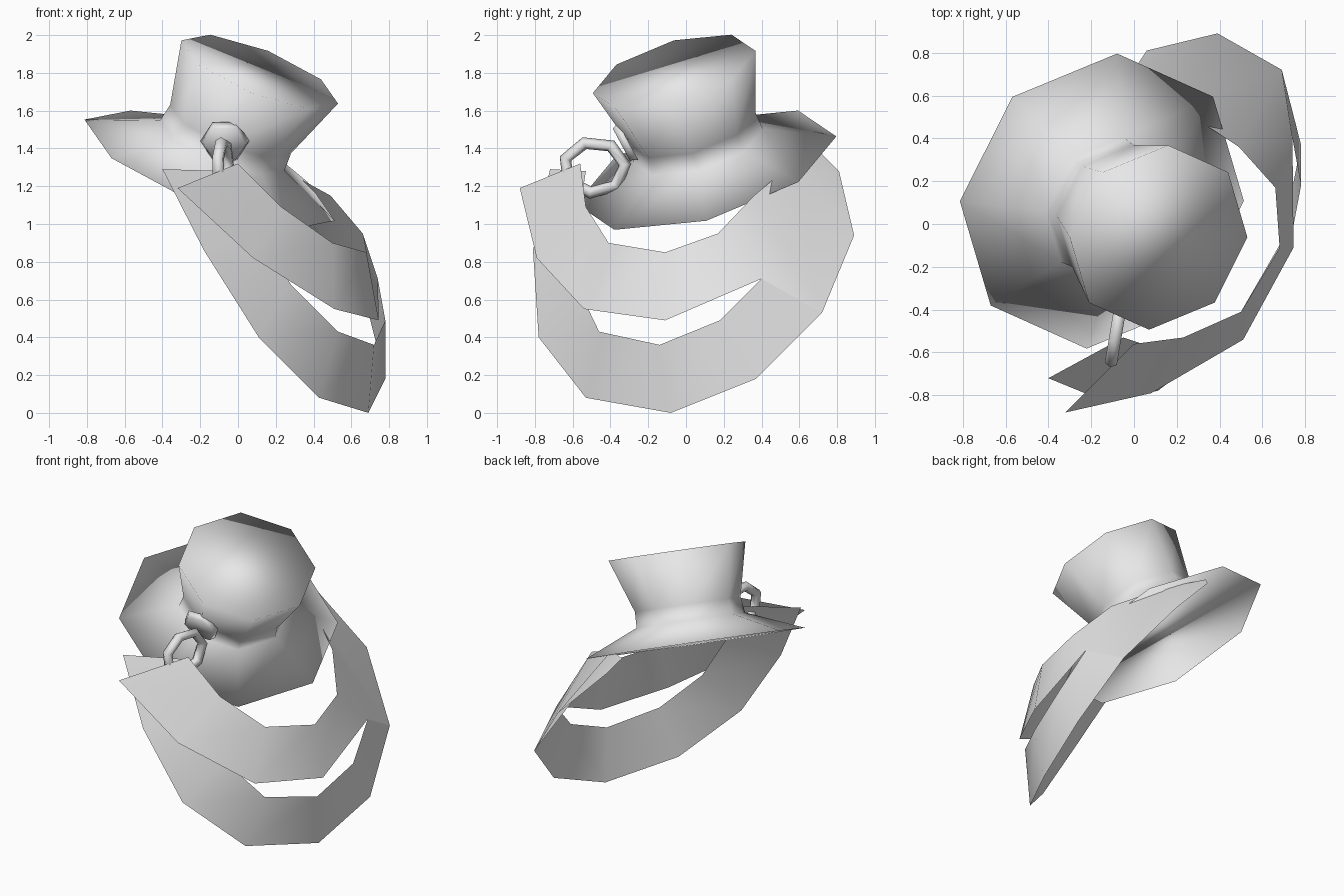
import bpy, bmesh, math
from mathutils import Vector, Matrix

old = bpy.data.objects.get("Cube")
if old:
    bpy.data.objects.remove(old, do_unlink=True)

grey = bpy.data.materials.new("light_grey")
grey.use_nodes = True
grey.diffuse_color = (0.8, 0.8, 0.8, 1)
grey.node_tree.nodes["Principled BSDF"].inputs["Base Color"].default_value = (0.8, 0.8, 0.8, 1)


def finish(name, bm):
    bmesh.ops.recalc_face_normals(bm, faces=bm.faces)
    for f in bm.faces:
        f.smooth = True
    mesh = bpy.data.meshes.new(name)
    bm.to_mesh(mesh)
    bm.free()
    mesh.materials.append(grey)
    obj = bpy.data.objects.new(name, mesh)
    bpy.context.collection.objects.link(obj)
    return obj


def bridge(bm, a, b, closed):
    for i in range(len(a) if closed else len(a) - 1):
        j = (i + 1) % len(a)
        bm.faces.new((a[i], a[j], b[j], b[i]))


# Hat: tilted eight-sided shell with a flared crown and a wide brim
axis = Vector((0.361, -0.269, 0.893)).normalized()
side = Vector((-0.928, 0, 0.37))
side = (side - axis * side.dot(axis)).normalized()
across = axis.cross(side)
brim_mid = Vector((-0.15, 0.107, 1.285))
crown_mid = Vector((0.115, -0.063, 1.805))

bm = bmesh.new()
rings = []
for t, r in ((0, 0.715), (0.25, 0.355), (0.42, 0.345), (1, 0.447)):
    mid = brim_mid.lerp(crown_mid, t)
    rings.append([bm.verts.new(mid + r * (math.cos(a) * side + math.sin(a) * across))
                  for a in (math.tau * k / 8 for k in range(8))])
for low, high in zip(rings, rings[1:]):
    bridge(bm, low, high, True)
bm.faces.new(rings[0][::-1])
bm.faces.new(rings[-1])
finish("hat", bm)


# Ribbons: strips between an outer and an inner edge
def ribbon(name, outer, inner):
    bm = bmesh.new()
    bridge(bm, [bm.verts.new(p) for p in outer], [bm.verts.new(p) for p in inner], False)
    finish(name, bm)


fork = (0.74, 0.40, 0.71)
back = (0.69, 0.72, 0.53)
ribbon("upper_ribbon",
       [(-0.32, -0.88, 1.19), (0.08, -0.79, 0.82), (0.51, -0.54, 0.55), (0.745, -0.11, 0.49),
        fork, back, (0.39, 0.89, 0.94), (0.06, 0.81, 1.28)],
       [(0, -0.56, 1.32), (0.23, -0.53, 1.09), (0.5, -0.41, 0.9), (0.68, -0.11, 0.85),
        (0.66, 0.17, 0.95), (0.49, 0.36, 1.15), (0.2, 0.55, 1.31), (0, 0.72, 1.37)])
ribbon("lower_ribbon",
       [(-0.4, -0.72, 1.29), (-0.18, -0.81, 0.86), (0.11, -0.78, 0.4), (0.43, -0.53, 0.08),
        (0.69, -0.08, 0), (0.78, 0.37, 0.18), back],
       [(-0.05, -0.53, 1.28), (0.1, -0.58, 0.97), (0.28, -0.58, 0.68), (0.53, -0.46, 0.43),
        (0.72, -0.14, 0.36), (0.78, 0.18, 0.49), fork])

# Buckle ring: slightly stretched loop standing in front of the hat
bm = bmesh.new()
loops = []
turn = Matrix.Rotation(math.radians(-9.5), 3, 'Z')
for k in range(7):
    a = math.tau * k / 7 + 0.1
    out = Vector((0, math.cos(a), math.sin(a)))
    mid = Vector((0, 0.165 * out.y, 0.135 * out.z))
    loops.append([bm.verts.new(turn @ (mid + 0.033 * (math.cos(b) * out + Vector((math.sin(b), 0, 0))))
                               + Vector((-0.08, -0.485, 1.3)))
                  for b in (math.tau * m / 6 for m in range(6))])
for k in range(7):
    bridge(bm, loops[k], loops[(k + 1) % 7], True)
finish("buckle_ring", bm)

# Button: thin hexagon leaning on the front of the hat
bm = bmesh.new()
bmesh.ops.create_cone(bm, cap_ends=True, segments=6, radius1=0.13, radius2=0.11, depth=0.04,
                      matrix=Matrix.Translation((-0.07, -0.325, 1.43))
                      @ Matrix.Rotation(math.radians(118), 4, 'X')
                      @ Matrix.Rotation(math.radians(30), 4, 'Z'))
finish("button", bm)
